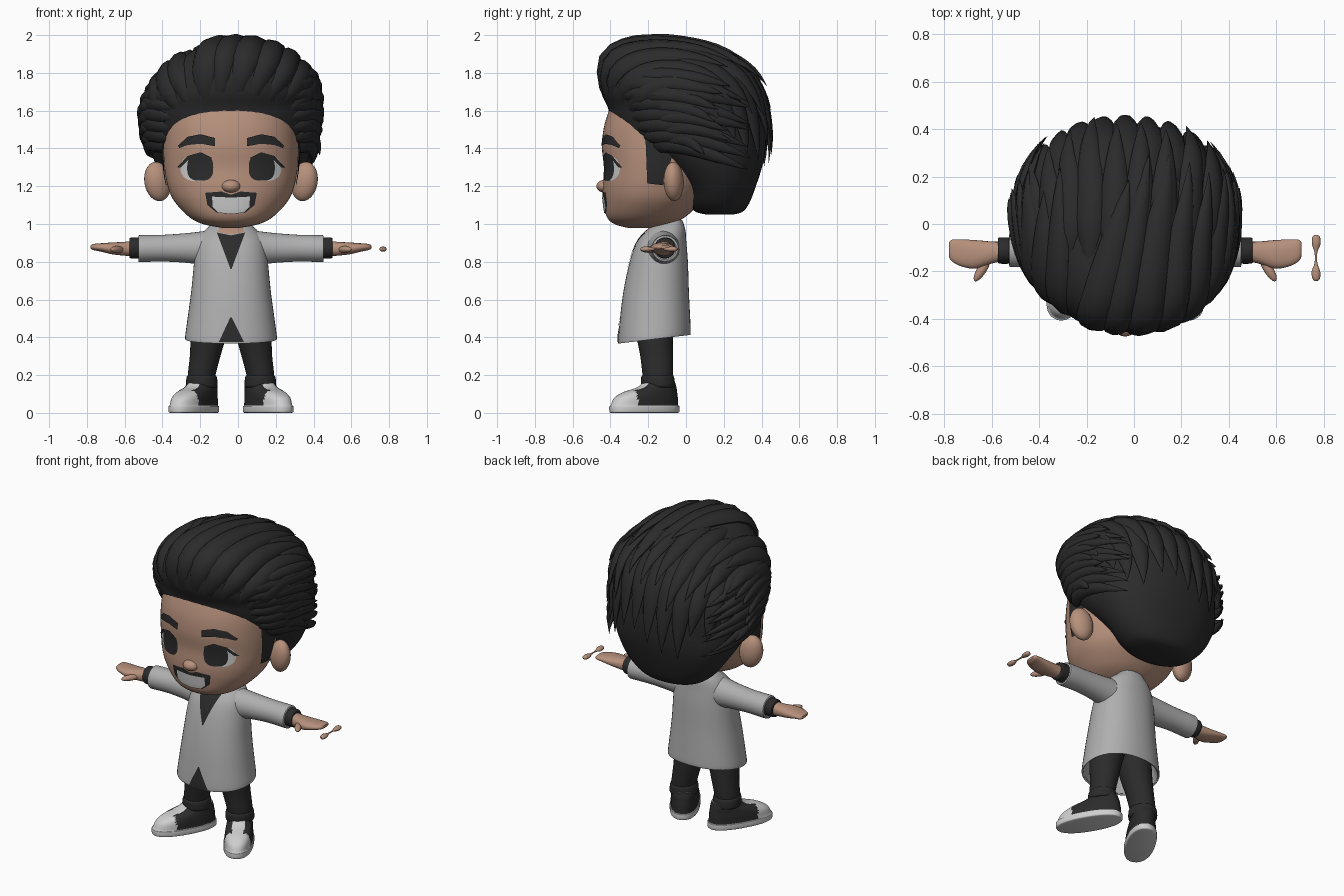
import bpy, bmesh, math, random
from mathutils import Vector, Matrix
from mathutils.bvhtree import BVHTree

random.seed(4)
if "Cube" in bpy.data.objects:
    bpy.data.objects.remove(bpy.data.objects["Cube"])
CX = -0.037  # body midline


def material(name, r, g, b):
    m = bpy.data.materials.new(name)
    m.use_nodes = True
    m.diffuse_color = (r, g, b, 1)
    m.node_tree.nodes["Principled BSDF"].inputs["Base Color"].default_value = (r, g, b, 1)
    return m


skin = material("skin", 0.47, 0.28, 0.2)
black = material("black", 0.024, 0.024, 0.024)
grey = material("coat grey", 0.43, 0.43, 0.43)
white = material("off white", 0.62, 0.62, 0.62)


def finish(bm, name, mats, angle=40, recalc=True):
    if recalc:
        bmesh.ops.recalc_face_normals(bm, faces=bm.faces)
    me = bpy.data.meshes.new(name)
    bm.to_mesh(me)
    tree = BVHTree.FromBMesh(bm)
    bm.free()
    for m in mats:
        me.materials.append(m)
    me.shade_smooth()
    me.set_sharp_from_angle(angle=math.radians(angle))
    bpy.context.collection.objects.link(bpy.data.objects.new(name, me))
    return tree


def spline(secs, sub):
    out, last = [], len(secs) - 1
    for i in range(last):
        p0, p1, p2, p3 = (secs[max(0, min(last, i + k))] for k in (-1, 0, 1, 2))
        for k in range(sub):
            t = k / sub
            out.append([b + .5 * t * (c - a + t * (2*a - 5*b + 4*c - d + t * (3*(b - c) + d - a)))
                        for a, b, c, d in zip(p0, p1, p2, p3)])
    return out + [list(secs[-1])]


def loft(name, secs, mats, place, seg=32, sub=4, p=2, rule=lambda u, v, t: 0):
    """Skin superellipse sections (t, cu, cv, ru, rv); place maps (u, v, t) to space."""
    bm, rings = bmesh.new(), []
    for t, cu, cv, ru, rv in spline(secs, sub):
        ring = []
        for k in range(seg):
            c, s = math.cos(math.tau * k / seg), math.sin(math.tau * k / seg)
            u = cu + ru * math.copysign(abs(c) ** (2 / p), c)
            v = cv + rv * math.copysign(abs(s) ** (2 / p), s)
            ring.append((bm.verts.new(place(u, v, t)), (u, v, t)))
        rings.append(ring)
    for a, b in zip(rings, rings[1:]):
        for k in range(seg):
            j = (k + 1) % seg
            quad = [a[k], a[j], b[j], b[k]]
            f = bm.faces.new([q[0] for q in quad])
            f.material_index = rule(*[sum(q[1][i] for q in quad) / 4 for i in range(3)])
    for end in (rings[0], rings[-1]):
        bm.faces.new([q[0] for q in end]).material_index = rule(0, 0, end[0][1][2])
    return finish(bm, name, mats)


def body(secs):
    return [(z, dx, (f + b) / 2, w, (b - f) / 2) for z, dx, w, f, b in secs]


def upright(u, v, t):
    return Vector((CX + u, v, t))


def ellipsoid(name, centre, radii, mat, rot=(0, 0, 0)):
    bm = bmesh.new()
    bmesh.ops.create_uvsphere(bm, u_segments=24, v_segments=16, radius=1)
    turn = Matrix.Identity(3)
    for ang, ax in zip(rot, "XYZ"):
        turn = Matrix.Rotation(math.radians(ang), 3, ax) @ turn
    bm.transform(Matrix.Translation(centre) @ turn.to_4x4() @ Matrix.Diagonal((*radii, 1)))
    finish(bm, name, [mat])


def along(pts, f):
    x = f * (len(pts) - 1)
    i = min(int(x), len(pts) - 2)
    return Vector(pts[i]).lerp(Vector(pts[i + 1]), x - i)


def decal(name, tree, top, bottom, mat, side=0, off=.004, cols=28, rows=10):
    """Thin plate spanning two outlines, laid on a surface from the front or a side."""
    d = Vector((-side, 0, 0)) if side else Vector((0, 1, 0))
    bm, grid = bmesh.new(), []
    for r in range(rows + 1):
        line = []
        for c in range(cols + 1):
            u, v = along(top, c / cols).lerp(along(bottom, c / cols), r / rows)
            start = Vector((CX + side * 2, u, v)) if side else Vector((CX + u, -2, v))
            hit = tree.ray_cast(start, d)[0]
            line.append(bm.verts.new((hit or start + d * 1.65) - d * off))
        grid.append(line)
    for a, b in zip(grid, grid[1:]):
        for c in range(cols):
            f = bm.faces.new((a[c], a[c + 1], b[c + 1], b[c]))
            f.normal_update()
            if f.normal.dot(d) > 0:
                f.normal_flip()
    finish(bm, name, [mat], 80, False)


def arc(cx, cz, w, h, p=2):
    pts = [(math.cos(math.pi * k / 28), math.sin(math.pi * k / 28)) for k in range(29)]
    pts = [(math.copysign(abs(c) ** (2 / p), c), abs(s) ** (2 / p)) for c, s in pts]
    return [(cx + w * c, cz + h * s) for c, s in pts]


# Head: sections are height, shift, half width, front, back
head = loft("head", body([
    (.98, 0, .05, -.31, -.16), (1.0, 0, .15, -.38, -.08), (1.04, 0, .225, -.42, 0),
    (1.12, 0, .30, -.435, .08), (1.2, 0, .335, -.44, .12), (1.3, 0, .353, -.435, .15),
    (1.42, 0, .358, -.445, .2), (1.55, 0, .348, -.425, .2), (1.7, 0, .3, -.36, .15),
    (1.8, 0, .15, -.25, .05)]), [skin], upright, 64, 6, 2.2)
ellipsoid("nose", (CX, -.43, 1.2), (.05, .044, .034), skin)
ellipsoid("neck", (CX, -.1, 1.0), (.075, .075, .12), skin)

# Face
for s, label in ((1, "left"), (-1, "right")):
    ellipsoid(label + "_ear", (CX + s * .388, -.065, 1.225), (.072, .052, .105), skin, (0, s * 10, s * -15))
    decal(label + "_eye_white", head, arc(s * .182, 1.297, .086, .068, 2.3), arc(s * .182, 1.297, .086, -.07, 2.3), white)
    decal(label + "_iris", head, arc(s * .163, 1.297, .069, .07, 2.7), arc(s * .163, 1.297, .069, -.068, 2.7), black, off=.007)
    decal(label + "_lash", head, [(s * .1, 1.35), (s * .16, 1.38), (s * .23, 1.36), (s * .285, 1.3)],
          [(s * .1, 1.345), (s * .16, 1.36), (s * .22, 1.345), (s * .265, 1.3)], black, off=.008)
    decal(label + "_brow", head, [(s * .085, 1.455), (s * .16, 1.475), (s * .23, 1.462), (s * .28, 1.415)],
          [(s * .085, 1.412), (s * .16, 1.425), (s * .23, 1.418), (s * .275, 1.402)], black, off=.008)
    decal(label + "_sideburn", head, [(-.215, 1.47), (-.04, 1.47)], [(-.205, 1.215), (-.12, 1.205)], black, s, .008)
decal("mouth", head, [(-.137, 1.165), (-.05, 1.172), (0, 1.155), (.05, 1.172), (.137, 1.165)],
      [(-.125, 1.1), (-.075, 1.06), (0, 1.053), (.075, 1.06), (.125, 1.1)], black)
decal("teeth", head, [(-.1, 1.145), (0, 1.14), (.1, 1.145)],
      [(-.098, 1.09), (-.068, 1.062), (0, 1.055), (.068, 1.062), (.098, 1.09)], white, off=.007)

# Hair mass
hair = loft("hair_mass", body([
    (1.05, 0, .10, .11, .25), (1.065, 0, .19, .05, .30), (1.11, 0, .26, .01, .335), (1.2, 0, .335, -.03, .37),
    (1.33, 0, .405, -.18, .41), (1.45, 0, .43, -.345, .425), (1.55, 0, .445, -.395, .42),
    (1.62, 0, .445, -.415, .41), (1.7, .015, .43, -.45, .39), (1.8, .03, .38, -.455, .33),
    (1.89, .035, .28, -.425, .2), (1.935, .03, .19, -.36, .06), (1.962, .03, .06, -.26, -.1)]),
    [black], upright, 48, 4, 2.2)

# Hair locks follow the mass from front to back and end in raised tips
locks = bmesh.new()


def lock(p0, p1, p2, w, h, lift, n=16):
    """Lay a tapered strand on the hair mass under a curve of three directions."""
    path = []
    for i in range(n + 1):
        s = i / n
        d = (Vector(p0) * (1 - s) ** 2 + Vector(p1) * 2 * s * (1 - s) + Vector(p2) * s * s).normalized()
        hit, nor = hair.ray_cast(Vector((CX, 0, 1.5)), d)[:2]
        up = (d + nor * (1 if nor.dot(d) > 0 else -1)).normalized()
        path.append((hit + up * (lift * s ** 3 - .025 * (1 - s) ** 6), up))
    old = None
    for i, (pos, up) in enumerate(path):
        s = i / n
        tan = path[min(n, i + 1)][0] - path[max(0, i - 1)][0]
        across = tan.cross(up).normalized()
        size = min(1, .4 + 3 * s) * (1 - s ** 4) + .01
        ring = [locks.verts.new(pos + across * (w * size * math.cos(q)) + up * (h * size * math.sin(q)))
                for q in (math.tau * k / 8 for k in range(8))]
        if old:
            for k in range(8):
                locks.faces.new((old[k], old[(k + 1) % 8], ring[(k + 1) % 8], ring[k]))
        else:
            locks.faces.new(ring)
        old = ring
    locks.faces.new(old)


def way(a, t):
    """Direction at a sideways angle and a sweep angle from front over the top."""
    a, t = math.radians(a), math.radians(t)
    return Vector((math.sin(a), -math.cos(a) * math.cos(t), math.cos(a) * math.sin(t)))


def jit(x):
    return random.uniform(-x, x)


def swept(a0, a1, t0, t1, w, h, lift):
    mid = way((a0 + a1) / 2, (t0 + t1) / 2)
    lock(way(a0, t0), mid * 1.5, way(a1, t1), w, h, lift)


for a in range(-60, 61, 12):  # rear rows
    swept(a, a * .95, 105, 196 + jit(12), .062, .028, .035)
    swept(a + 6, a + 8, 65, 158 + jit(14), .06, .034, .05)
for a in range(-48, 52, 10):  # swept top, fanned from the parting
    swept(a, a + (20 if a > -25 else -6), 17 - abs(a) * .1, 126 + jit(16), .066 + jit(.01), .035 + jit(.007), .045)
for s in (-1, 1):  # sides, from the temples straight back
    for k in range(7):
        z = .24 - .06 * k
        front = -.42 + .035 * k
        lock((s * .3, front, z), (s * .62, -.1, z + .1), (s * .36, .36 + jit(.05), z - .08 + jit(.02)), .05, .034, .05)
        lock((s * .36, front + .1, z + .04), (s * .55, -.02, z + .12),
             (s * .45, .17 + jit(.08), z + jit(.02)), .045, .04, .055)
finish(locks, "hair_locks", [black], 50)


# Coat: hollow skirt with a hem that rises toward the back
def draped(u, v, t):
    return Vector((CX + u, v, t + .12 * (v + .17) * max(0, min(1, (.55 - t) / .15))))


coat = loft("coat", body([
    (.6, 0, .17, -.28, -.03), (.42, 0, .225, -.34, .005), (.395, 0, .235, -.352, .018), (.4, 0, .243, -.36, .025),
    (.5, 0, .23, -.35, .022), (.65, 0, .21, -.33, .015), (.8, 0, .195, -.298, .01), (.9, 0, .18, -.262, .002),
    (.96, 0, .145, -.215, -.002), (1.0, 0, .10, -.165, -.012), (1.02, 0, .08, -.135, -.02)]),
    [grey], draped, 48, 5, 2.2)
decal("shirt_front", coat, [(-.075, .955), (0, .94), (.075, .955)], [(-.004, .765), (0, .76), (.004, .765)], black)
decal("throat", coat, [(-.06, .985), (.06, .985)], [(-.07, .957), (0, .943), (.07, .957)], skin, off=.003)
decal("coat_vent", coat, [(-.004, .505), (.004, .505)], [(-.065, .374), (.07, .374)], black)

# Arms, legs and shoes
for s, label in ((1, "left"), (-1, "right")):
    def outward(u, v, t):
        return Vector((CX + s * t, u, v))

    def standing(u, v, t):
        return Vector((CX + s * u, v, t))

    def splayed(u, v, t):
        c, n = math.cos(math.radians(30)), math.sin(math.radians(30))
        return Vector((CX + s * (.197 + u * c - v * n), -.22 + u * n + v * c, t))

    loft(label + "_sleeve", [
        (.06, -.125, .872, .095, .1), (.13, -.122, .872, .088, .092), (.22, -.115, .873, .077, .08),
        (.35, -.11, .872, .07, .071),
        (.475, -.11, .87, .072, .071), (.487, -.11, .87, .069, .068), (.487, -.11, .87, .056, .056),
        (.45, -.11, .87, .05, .05)], [grey], outward)
    loft(label + "_cuff", [
        (.45, -.112, .873, .05, .05), (.48, -.112, .873, .055, .055), (.53, -.112, .873, .055, .055),
        (.537, -.112, .873, .048, .048)], [black], outward)
    loft(label + "_hand", [
        (.5, -.115, .872, .04, .042), (.56, -.12, .869, .046, .037), (.63, -.128, .871, .06, .031),
        (.69, -.122, .876, .057, .022), (.73, -.112, .878, .046, .016), (.743, -.108, .878, .03, .008)],
        [skin], outward, 24, 4, 2.3)
    ellipsoid(label + "_thumb", (CX + s * .603, -.19, .865), (.02, .06, .018), skin, (0, 0, s * 32))
    loft(label + "_trouser_leg", [
        (.13, .157, -.15, .065, .07), (.2, .155, -.15, .073, .08), (.3, .137, -.155, .081, .087),
        (.4, .12, -.165, .093, .096), (.5, .1, -.165, .1, .11), (.6, .09, -.16, .1, .11)], [black], standing)
    loft(label + "_trouser_cuff", [
        (.135, .155, -.148, .07, .075), (.142, .155, -.148, .083, .088), (.19, .155, -.15, .08, .087),
        (.2, .155, -.15, .068, .075)], [black], standing)
    loft(label + "_shoe", [
        (0, 0, 0, .08, .195), (.006, 0, 0, .088, .204), (.034, 0, 0, .089, .205), (.04, 0, 0, .083, .198),
        (.08, 0, .01, .082, .185), (.11, 0, .035, .078, .155), (.135, 0, .075, .073, .11),
        (.165, 0, .09, .066, .085)], [black, white], splayed, 64, 5, 2.3,
        lambda u, v, t: int(t < .04 or v < -.085 or (abs(u) < .036 and v < .02)))

# Loose waisted piece beyond the left hand
loft("loose_piece", [
    (-.24, .768, .867, .006, .005), (-.23, .768, .867, .016, .012), (-.2, .767, .867, .018, .013),
    (-.165, .767, .867, .006, .005), (-.12, .767, .867, .006, .005), (-.085, .768, .867, .018, .013),
    (-.055, .768, .867, .016, .012), (-.046, .768, .867, .006, .005)],
    [skin], lambda u, v, t: Vector((u, t, v)), 16)
